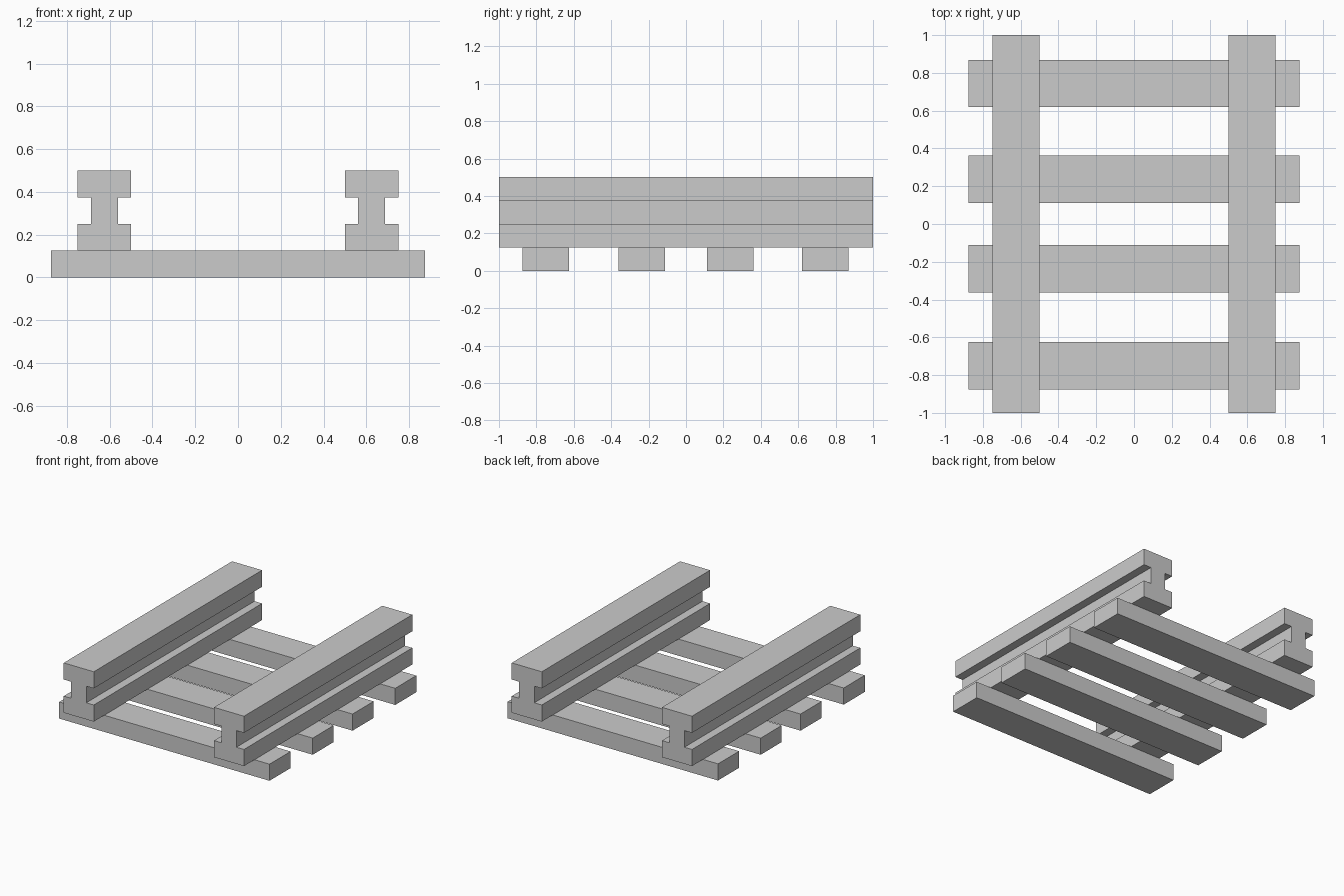
import bpy, bmesh

if "Cube" in bpy.data.objects:
    bpy.data.objects.remove(bpy.data.objects["Cube"])


def extrude_profile(name, points, y0, y1):
    """Closed (x, z) profile extruded along y."""
    bm = bmesh.new()
    face = bm.faces.new([bm.verts.new((x, y0, z)) for x, z in points])
    ext = bmesh.ops.extrude_face_region(bm, geom=[face])
    verts = [v for v in ext["geom"] if isinstance(v, bmesh.types.BMVert)]
    bmesh.ops.translate(bm, verts=verts, vec=(0, y1 - y0, 0))
    bmesh.ops.recalc_face_normals(bm, faces=bm.faces)
    mesh = bpy.data.meshes.new(name)
    bm.to_mesh(mesh)
    bm.free()
    obj = bpy.data.objects.new(name, mesh)
    bpy.context.collection.objects.link(obj)
    return obj


# Rails: I-beam section, foot and head twice as wide as the web
half = [(0.125, 0.125), (0.125, 0.25), (0.0625, 0.25),
        (0.0625, 0.375), (0.125, 0.375), (0.125, 0.5)]
section = half + [(-x, z) for x, z in reversed(half)]
for side, cx in (("left", -0.625), ("right", 0.625)):
    extrude_profile(f"{side}_rail", [(cx + x, z) for x, z in section], -1, 1)

# Cross ties under the rails
tie = [(-0.875, 0), (0.875, 0), (0.875, 0.125), (-0.875, 0.125)]
for i, cy in enumerate((-0.75, -0.237, 0.237, 0.744)):
    extrude_profile(f"cross_tie_{i + 1}", tie, cy - 0.125, cy + 0.125)
